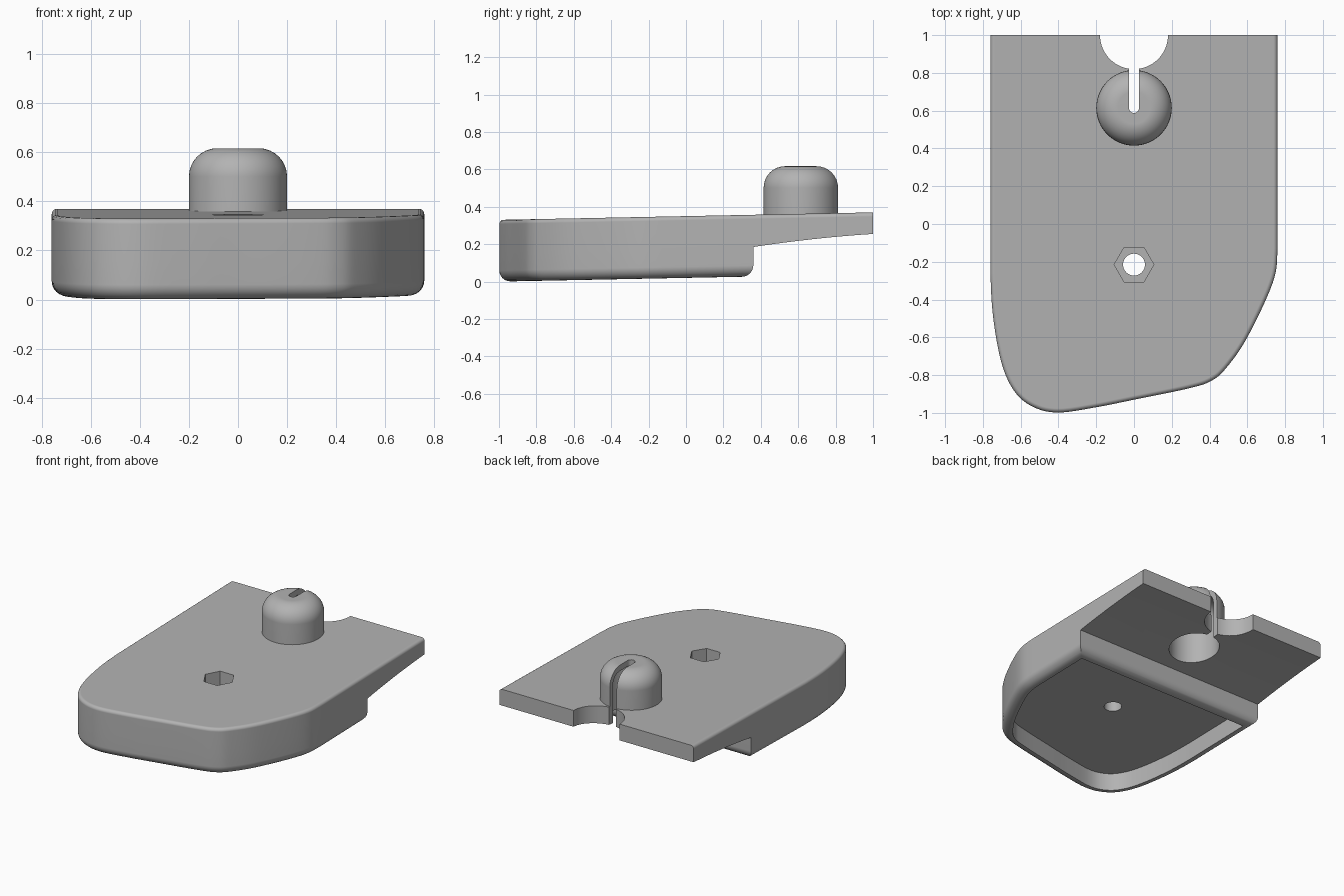
import bpy, bmesh, math
from mathutils import Vector

if "Cube" in bpy.data.objects:
    bpy.data.objects.remove(bpy.data.objects["Cube"])

grey = bpy.data.materials.new("plain_grey")
grey.use_nodes = True
grey.diffuse_color = (0.45, 0.45, 0.45, 1)
grey.node_tree.nodes["Principled BSDF"].inputs["Base Color"].default_value = grey.diffuse_color

HALF, STEP_Y, BACK_Y = 0.76, 0.36, 1.0
STUD_Y, STUD_R, BORE_R = 0.615, 0.2, 0.165


def make_object(name, bm):
    bmesh.ops.recalc_face_normals(bm, faces=bm.faces)
    mesh = bpy.data.meshes.new(name)
    bm.to_mesh(mesh)
    bm.free()
    mesh.materials.append(grey)
    obj = bpy.data.objects.new(name, mesh)
    bpy.context.collection.objects.link(obj)
    return obj


def ring(bm, points, z):
    return [bm.verts.new((p[0], p[1], z)) for p in points]


def bridge(bm, a, b):
    n = len(a)
    for i in range(n):
        j = (i + 1) % n
        bm.faces.new((a[i], a[j], b[j], b[i]))


def fillet(radius, steps):
    """Quarter-round as (inset, rise) pairs, from flat to upright."""
    angles = [math.pi / 2 * i / steps for i in range(steps + 1)]
    return [(radius * (1 - math.sin(t)), radius * (1 - math.cos(t))) for t in angles]


def inset(points, d):
    """Move a closed clockwise outline inwards with mitred corners."""
    result = []
    for i, p in enumerate(points):
        e1 = (p - points[i - 1]).normalized()
        e2 = (points[(i + 1) % len(points)] - p).normalized()
        n1, n2 = Vector((e1.y, -e1.x)), Vector((e2.y, -e2.x))
        result.append(p + d * (n1 + n2) / (1 + n1.dot(n2)))
    return result


def smooth_path(points, steps):
    """Sample a Catmull-Rom curve through the inner points."""
    path = []
    for a, b, c, d in zip(points, points[1:], points[2:], points[3:]):
        for k in range(steps):
            t = k / steps
            path.append(0.5 * (2 * b + (c - a) * t + (2 * a - 5 * b + 4 * c - d) * t * t
                               + (3 * b - a - 3 * c + d) * t ** 3))
    return path + [points[-2]]


# Lopsided front outline, from the left side round to the right side
control = [(HALF, 0.1), (HALF, -0.13), (0.735, -0.31), (0.6, -0.6), (0.49, -0.76),
           (0.41, -0.83), (0.29, -0.87), (0, -0.93), (-0.2, -0.97), (-0.4, -0.998),
           (-0.53, -0.97), (-0.63, -0.89), (-0.7, -0.74), (-0.745, -0.5),
           (-HALF, -0.26), (-HALF, 0)]
front = [Vector((HALF, STEP_Y))] + smooth_path([Vector(p) for p in control], 6)
front.append(Vector((-HALF, STEP_Y)))
back_ys = [STEP_Y + (BACK_Y - STEP_Y) * i / 8 for i in range(1, 9)]
back = [Vector((-HALF, y)) for y in back_ys] + [Vector((HALF, y)) for y in reversed(back_ys)]
outline = front + back


def plate_inset(d):
    """Inset the sides and front, keeping the back end in place."""
    pts = inset(outline, -d if outline_is_flipped else d)
    for p, q in zip(pts, outline):
        if q.y > BACK_Y - 0.001:
            p.y = BACK_Y
    return pts


def block_inset(d):
    return inset(front, -d if outline_is_flipped else d)


# The inset side depends on the outline's winding
area = sum(p.x * q.y - q.x * p.y for p, q in zip(outline, outline[1:] + outline[:1]))
outline_is_flipped = area > 0

# Body: pocket, rounded block, thin back plate and rounded top edge in one shell
bm = bmesh.new()
last = ring(bm, block_inset(0.07), 0.125)
bm.faces.new(last)
rows = [(0.07, 0)] + fillet(0.06, 6)
for d, z in rows:
    new = ring(bm, block_inset(d), z)
    bridge(bm, last, new)
    last = new
seam = ring(bm, front, 0.158)
bridge(bm, last, seam)
under = []
for p in back:
    t = (p.y - STEP_Y) / (BACK_Y - STEP_Y)
    under.append(bm.verts.new((p.x, p.y, 0.158 + 0.085 * t - 0.028 * t * t)))
half = len(under) // 2
left_edge = [seam[0]] + under[:half - 1:-1]
right_edge = [seam[-1]] + under[:half]
for i in range(half):
    bm.faces.new((left_edge[i], left_edge[i + 1], right_edge[i + 1], right_edge[i]))
last = seam + under
for d, z in reversed(fillet(0.022, 4)):
    new = ring(bm, plate_inset(d), 0.33 - z)
    bridge(bm, last, new)
    last = new
bm.faces.new(last)
for v in bm.verts:
    v.co.z += 0.02 * (v.co.y + 1)
body = make_object("body", bm)

# Stud: hollow round cap with a domed edge
circle = [Vector((math.cos(a), math.sin(a))) for a in
          [math.tau * i / 64 for i in range(64)]]
profile = [(BORE_R - d, 0.575 - z) for d, z in fillet(0.07, 5)]
profile += [(BORE_R, 0.352), (STUD_R, 0.352)]
profile += [(STUD_R - d, 0.617 - z) for d, z in reversed(fillet(0.115, 8))]
bm = bmesh.new()
last = None
for r, z in profile:
    new = ring(bm, [(p.x * r, p.y * r + STUD_Y) for p in circle], z)
    if last:
        bridge(bm, last, new)
    else:
        bm.faces.new(new)
    last = new
bm.faces.new(last)
stud = make_object("stud", bm)


def cylinder_cutter(name, y, radius, low, high, sides=64):
    bm = bmesh.new()
    pts = [(radius * math.cos(math.tau * i / sides), y + radius * math.sin(math.tau * i / sides))
           for i in range(sides)]
    a, b = ring(bm, pts, low), ring(bm, pts, high)
    bridge(bm, a, b)
    bm.faces.new(a)
    bm.faces.new(b)
    return make_object(name, bm)


def slot_cutter():
    w = 0.027
    arc = [(w * math.cos(a), STUD_Y + w * math.sin(a)) for a in
           [math.pi + math.pi * i / 12 for i in range(13)]]
    bm = bmesh.new()
    pts = arc + [(w, 0.95), (-w, 0.95)]
    a, b = ring(bm, pts, -0.2), ring(bm, pts, 0.8)
    bridge(bm, a, b)
    bm.faces.new(a)
    bm.faces.new(b)
    return make_object("slot_cutter", bm)


def cut(obj, cutter):
    cutter.hide_render = True
    mod = obj.modifiers.new("cut", "BOOLEAN")
    mod.operation, mod.solver, mod.object = "DIFFERENCE", "EXACT", cutter
    bpy.context.view_layer.objects.active = obj
    bpy.ops.object.modifier_apply(modifier=mod.name)


# Openings: stud bore, back notch, slot, screw hole and hexagonal nut recess
slot = slot_cutter()
cutters = [cylinder_cutter("bore_cutter", STUD_Y, BORE_R, -0.2, 0.8),
           cylinder_cutter("notch_cutter", BACK_Y, 0.18, -0.2, 0.8),
           cylinder_cutter("hole_cutter", -0.215, 0.058, -0.2, 0.8, 32),
           cylinder_cutter("hex_cutter", -0.215, 0.105, 0.22, 0.8, 6), slot]
for c in cutters:
    cut(body, c)
cut(stud, slot)
for c in cutters:
    bpy.data.objects.remove(c)

# Smooth shading with crisp edges
for obj in (body, stud):
    bpy.ops.object.select_all(action="DESELECT")
    obj.select_set(True)
    bpy.context.view_layer.objects.active = obj
    bpy.ops.object.shade_smooth_by_angle(angle=math.radians(32))
    weighted = obj.modifiers.new("weighted_normals", "WEIGHTED_NORMAL")
    weighted.keep_sharp = True
